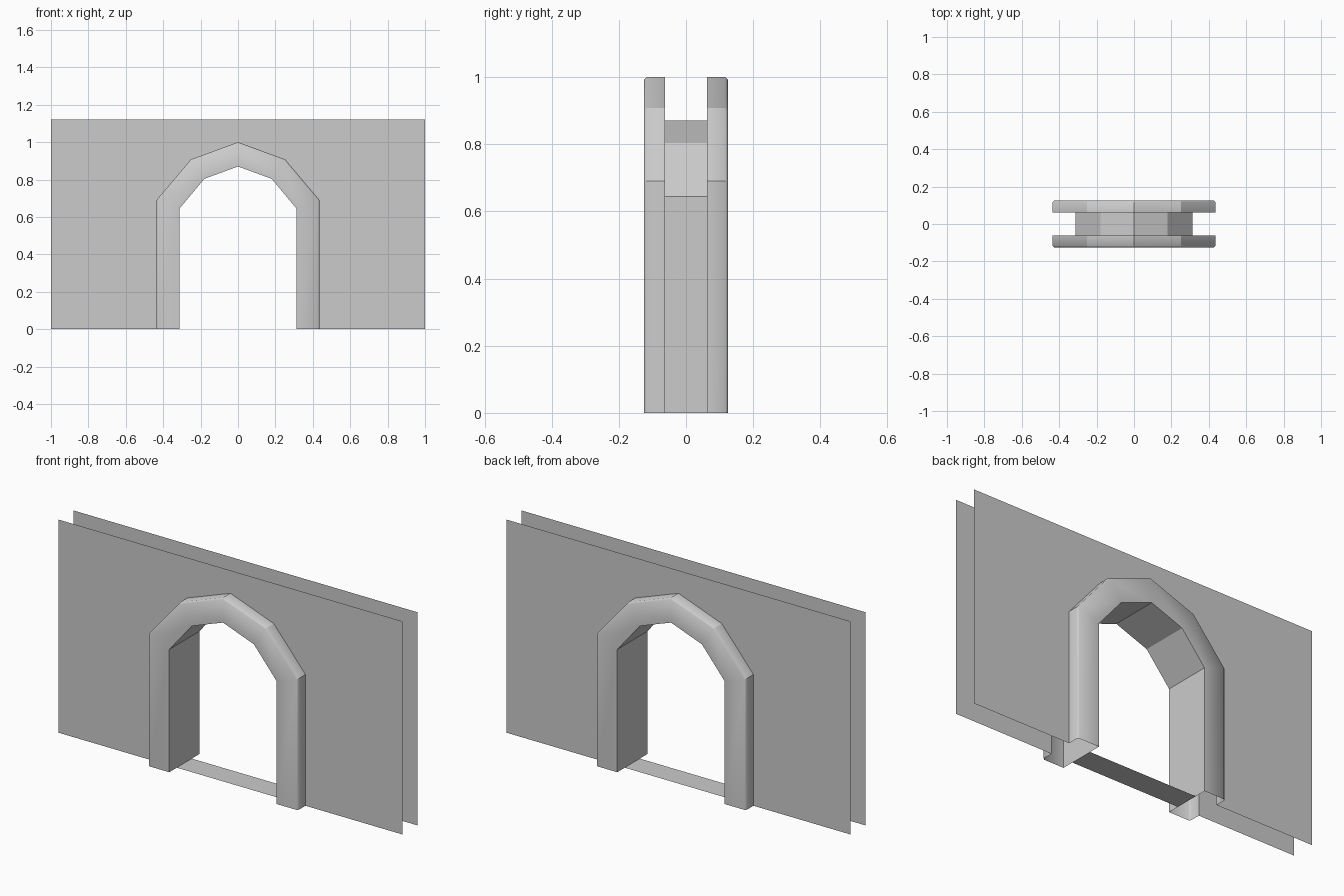
import bpy, bmesh

if "Cube" in bpy.data.objects:
    bpy.data.objects.remove(bpy.data.objects["Cube"])

WALL_Y, TRIM_Y, BEVEL = 0.0625, 0.125, 0.008
TOP = 1.12


def mirrored(half):
    """Half arch outline from right foot to crown, completed to the left foot."""
    return half + [(-x, z) for x, z in reversed(half[:-1])]


OUTER = mirrored([(0.436, 0), (0.436, 0.69), (0.252, 0.908), (0, 1.0)])
INNER = mirrored([(0.3125, 0), (0.3125, 0.645), (0.18, 0.804), (0, 0.87)])


def finish(name, bm):
    mesh = bpy.data.meshes.new(name)
    bm.to_mesh(mesh)
    bm.free()
    obj = bpy.data.objects.new(name, mesh)
    bpy.context.collection.objects.link(obj)
    return obj


def sheet(name, points):
    bm = bmesh.new()
    bm.faces.new([bm.verts.new(p) for p in points])
    return finish(name, bm)


# Wall panels: thin sheets cut out along the outer arch outline
outline = [(1, 0), (1, TOP), (-1, TOP), (-1, 0)] + OUTER[::-1]
sheet("front_wall", [(x, -WALL_Y, z) for x, z in outline])
sheet("back_wall", [(x, WALL_Y, z) for x, z in reversed(outline)])

# Threshold strip across the opening
w = INNER[0][0]
sheet("threshold", [(-w, -WALL_Y, 0), (w, -WALL_Y, 0), (w, WALL_Y, 0), (-w, WALL_Y, 0)])

# Arch frame: open U section (blend from outer to inner outline, y) swept along the arch
t = BEVEL / 0.1235
half_section = [(0, WALL_Y), (0, TRIM_Y - BEVEL), (t, TRIM_Y), (1, TRIM_Y)]
section = half_section + [(b, -y) for b, y in reversed(half_section)]
bevel_rows = {1, 2, 5, 6}

bm = bmesh.new()
rings, row_of = [], {}
for (ox, oz), (ix, iz) in zip(OUTER, INNER):
    ring = []
    for row, (b, y) in enumerate(section):
        v = bm.verts.new((ox + (ix - ox) * b, y, oz + (iz - oz) * b))
        row_of[v] = row
        ring.append(v)
    rings.append(ring)
for a, b in zip(rings, rings[1:]):
    for j in range(len(section) - 1):
        bm.faces.new((a[j], a[j + 1], b[j + 1], b[j])).smooth = True

# Rounded outer edge stays smooth, every other corner stays crisp
bm.normal_update()
for e in bm.edges:
    r0, r1 = (row_of[v] for v in e.verts)
    on_bevel = r0 == r1 and r0 in bevel_rows
    if len(e.link_faces) == 2 and e.calc_face_angle() > 0.3 and not on_bevel:
        e.smooth = False
finish("arch_frame", bm)
